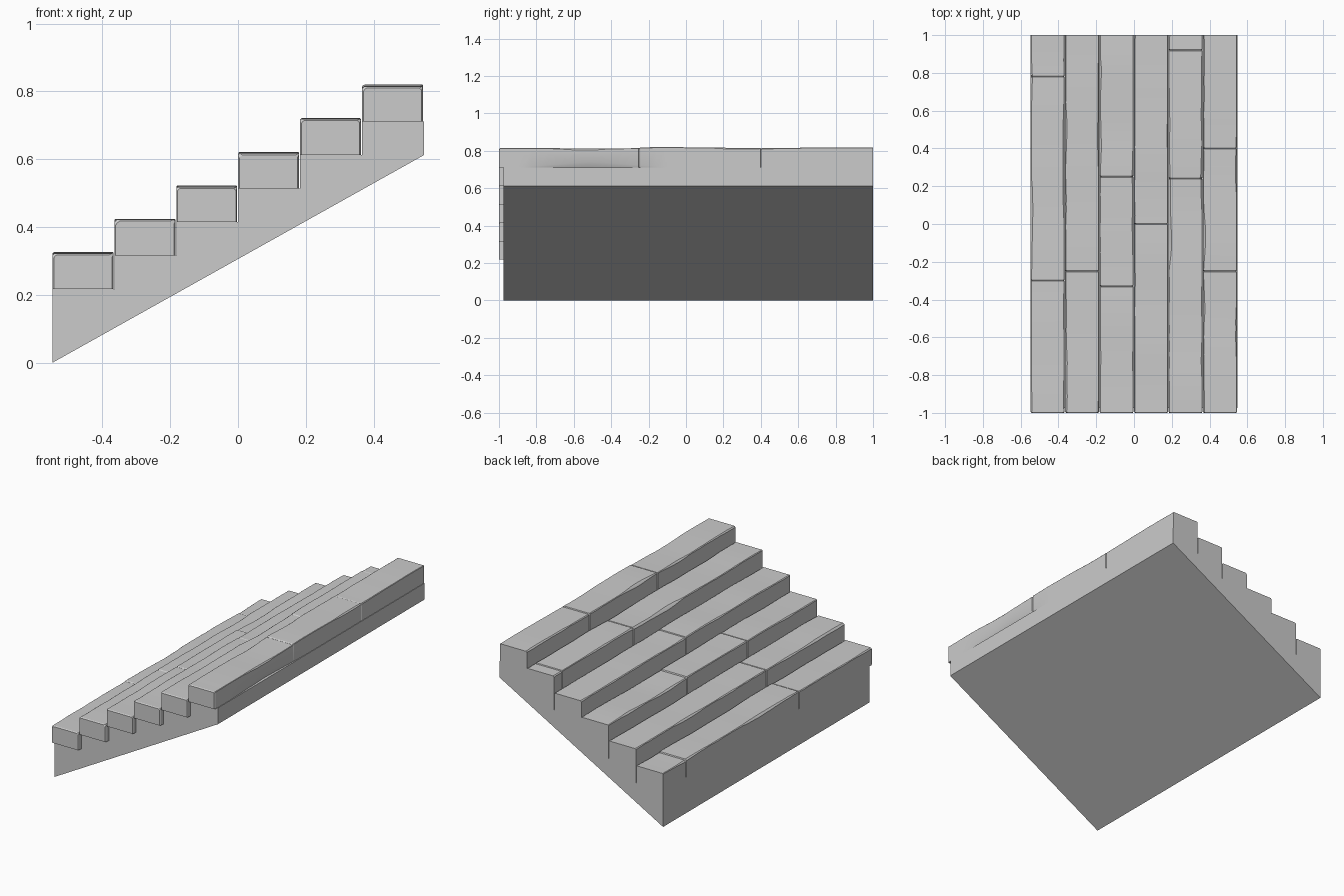
import bpy, bmesh, math, random
from mathutils import Vector, noise

if "Cube" in bpy.data.objects:
    bpy.data.objects.remove(bpy.data.objects["Cube"])

random.seed(4)
STEPS = 6
RUN, RISE = 0.1825, 0.0985
LEFT, FIRST = -0.547, 0.218


def material(name, value):
    mat = bpy.data.materials.new(name)
    mat.use_nodes = True
    mat.diffuse_color = (value, value, value, 1)
    mat.node_tree.nodes["Principled BSDF"].inputs["Base Color"].default_value = (value, value, value, 1)
    return mat


stone = material("grey stone", 0.6)


def finish(name, bm):
    bmesh.ops.recalc_face_normals(bm, faces=bm.faces)
    mesh = bpy.data.meshes.new(name)
    bm.to_mesh(mesh)
    bm.free()
    mesh.materials.append(stone)
    obj = bpy.data.objects.new(name, mesh)
    bpy.context.collection.objects.link(obj)
    return obj


def loft(name, rings):
    """Skin a list of equal-sized rings and cap both ends."""
    bm = bmesh.new()
    loops = [[bm.verts.new(p) for p in ring] for ring in rings]
    for a, b in zip(loops, loops[1:]):
        for i in range(len(a)):
            j = (i + 1) % len(a)
            bm.faces.new((a[i], a[j], b[j], b[i]))
    bm.faces.new(loops[0])
    bm.faces.new(loops[-1])
    return finish(name, bm)


def wear(y, seed):
    """Chipped edge width: mostly thin, with occasional wider bites."""
    n = noise.noise(Vector((y * 4, seed * 7.3, 0.5)))
    return 0.003 + 0.016 * max(0, n) + 0.002 * random.random()


def block(name, step, y0, y1):
    x0 = LEFT + step * RUN
    x1 = x0 + RUN - 0.003
    z0 = FIRST + step * RISE
    count = max(4, round((y1 - y0) / 0.045))
    ys = [y0, y0 + 0.006] + [y0 + (y1 - y0) * i / count for i in range(1, count)] + [y1 - 0.003, y1]
    lift = random.uniform(-0.002, 0.003)
    rings = []
    for k, y in enumerate(ys):
        # Rounded ends make the joints read as thin grooves
        inset = 0.004 if k == 0 or (k == len(ys) - 1 and y1 < 0.99) else 0
        a, b = wear(y, step + 1) + inset, wear(y, step + 20) * 0.6 + inset
        z1 = z0 + 0.105 + lift + 0.005 * noise.noise(Vector((y * 3, step * 3.1, 2))) - inset
        # Undercut along the lower edge of the top step
        cut = 0.014 * max(0, 1 - abs(y + 0.5) / 0.36) if step == STEPS - 1 else 0
        rings.append([(x0 + inset, y, z0), (x1 - inset - cut, y, z0),
                      (x1 - inset, y, z0 + 0.004 + cut * 2), (x1 - inset, y, z1 - b),
                      (x1 - b - inset, y, z1), (x0 + a + inset, y, z1),
                      (x0 + a * 0.4 + inset, y, z1 - a * 0.45), (x0 + inset, y, z1 - a)])
    obj = loft(name, rings)
    bpy.ops.object.select_all(action="DESELECT")
    obj.select_set(True)
    bpy.context.view_layer.objects.active = obj
    bpy.ops.object.shade_smooth_by_angle(angle=math.radians(25))


# Solid stepped base with a sloping underside
right = LEFT + STEPS * RUN
profile = [(LEFT, 0.0)]
for s in range(STEPS):
    z = FIRST + s * RISE
    profile += [(LEFT + s * RUN, z), (LEFT + (s + 1) * RUN, z)]
profile.append((right, 0.612))
loft("stair_base", [[(x, y, z) for x, z in profile] for y in (-0.975, 1.0)])

# Worn stone treads, split at staggered joints
joints = [[-0.3, 0.78], [-0.25], [-0.33, 0.25], [0.0], [0.24, 0.92], [-0.25, 0.4]]
for s, cuts in enumerate(joints):
    edges = [-1.0] + cuts + [1.0]
    for n, (a, b) in enumerate(zip(edges, edges[1:])):
        block(f"tread_{s + 1}_stone_{n + 1}", s, a, b)
